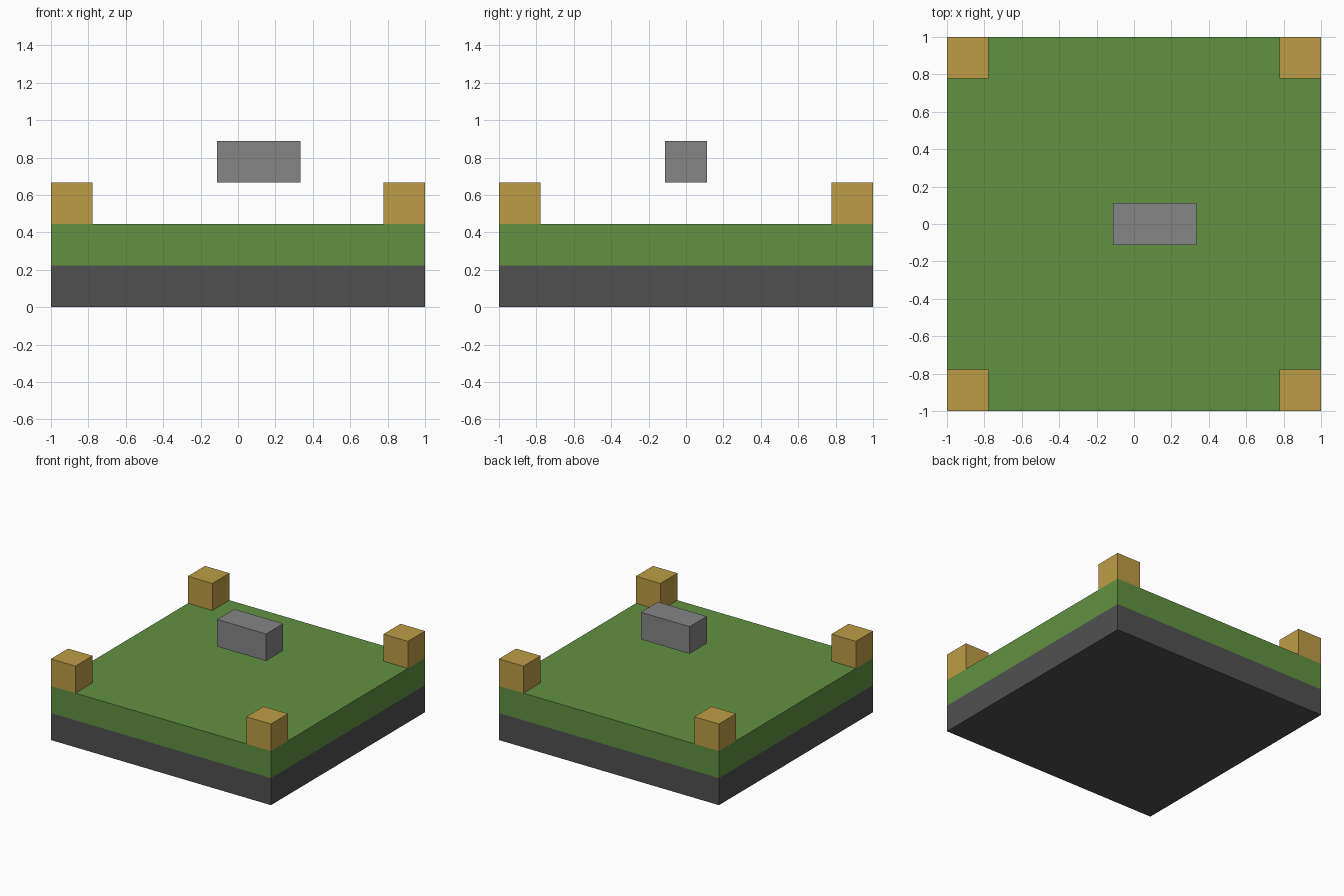
import bpy

# Remove the default cube
default = bpy.data.objects.get("Cube")
if default:
    bpy.data.objects.remove(default, do_unlink=True)

UNIT = 2 / 9  # the model is built on a nine-cell grid


def material(name, rgb):
    mat = bpy.data.materials.new(name)
    mat.use_nodes = True
    color = (*rgb, 1)
    mat.diffuse_color = color
    mat.node_tree.nodes["Principled BSDF"].inputs["Base Color"].default_value = color
    return mat


def block(name, center, size, mat):
    """Box with centre and size given in grid cells."""
    bpy.ops.mesh.primitive_cube_add(size=1, location=[c * UNIT for c in center])
    obj = bpy.context.object
    obj.name = name
    obj.scale = [s * UNIT for s in size]
    bpy.ops.object.transform_apply(location=False, rotation=False, scale=True)
    obj.data.materials.append(mat)
    return obj


stone_dark = material("dark stone", (0.082, 0.082, 0.082))
grass = material("grass green", (0.122, 0.283, 0.054))
gold = material("golden wood", (0.515, 0.335, 0.061))
stone_grey = material("grey stone", (0.235, 0.235, 0.235))

# Ground layers
block("stone_base", (0, 0, 0.5), (9, 9, 1), stone_dark)
block("grass_layer", (0, 0, 1.5), (9, 9, 1), grass)

# Corner posts
for side, x in (("right", -4), ("left", 4)):
    for end, y in (("front", -4), ("back", 4)):
        block(f"corner_post_{end}_{side}", (x, y, 2.5), (1, 1, 1), gold)

# Floating block, two cells long
block("floating_block", (0.5, 0, 3.5), (2, 1, 1), stone_grey)
